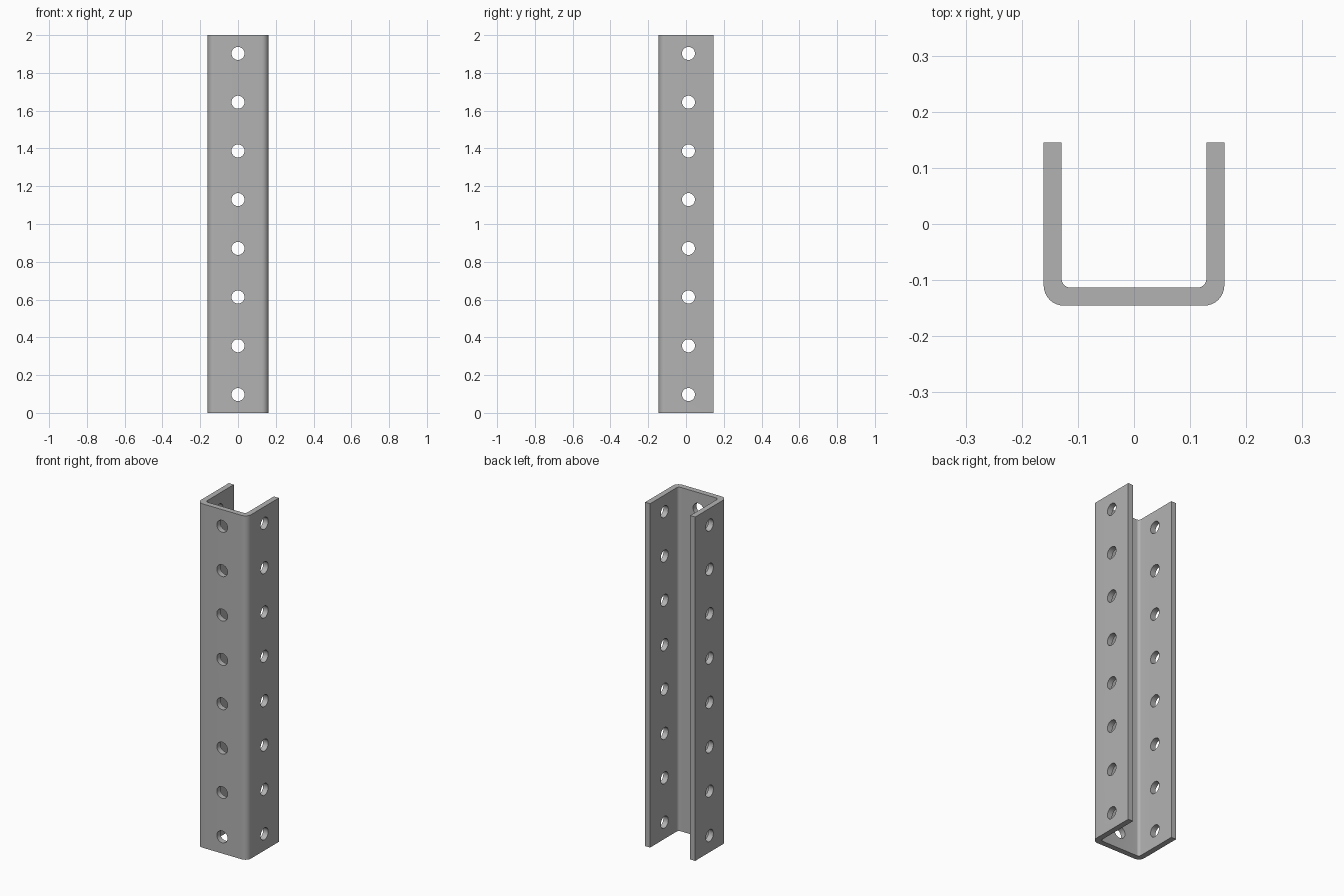
import bpy, bmesh, math
from mathutils import Matrix, Vector

if "Cube" in bpy.data.objects:
    bpy.data.objects.remove(bpy.data.objects["Cube"])

HALF_W, HALF_D, WALL, HEIGHT = 0.161, 0.1455, 0.032, 2.0
R_OUT, R_IN = 0.036, 0.016
HOLES, HOLE_R, FIRST, PITCH, SIDE_Y = 8, 0.0345, 0.097, 0.258, 0.013

steel = bpy.data.materials.new("grey steel")
steel.diffuse_color = (0.45, 0.45, 0.45, 1)
steel.use_nodes = True
steel.node_tree.nodes["Principled BSDF"].inputs["Base Color"].default_value = steel.diffuse_color


def make_object(name, bm):
    mesh = bpy.data.meshes.new(name)
    bmesh.ops.recalc_face_normals(bm, faces=bm.faces)
    bm.to_mesh(mesh)
    bm.free()
    obj = bpy.data.objects.new(name, mesh)
    bpy.context.collection.objects.link(obj)
    return obj


def corner(cx, cy, r, steps=8):
    """Rounded lower right corner, from the bottom up to the side."""
    angles = [math.radians(-90 + 90 * i / steps) for i in range(steps + 1)]
    return [(cx + r * math.cos(a), cy + r * math.sin(a)) for a in angles]


# Channel: U-shaped profile with rounded bends, extruded upward
outer = corner(HALF_W - R_OUT, -HALF_D + R_OUT, R_OUT) + [(HALF_W, HALF_D)]
inner = corner(HALF_W - WALL - R_IN, -HALF_D + WALL + R_IN, R_IN) + [(HALF_W - WALL, HALF_D)]
right = outer + inner[::-1]
profile = right + [(-x, y) for x, y in right[::-1]]
bm = bmesh.new()
base = bm.faces.new([bm.verts.new((x, y, 0)) for x, y in profile])
top = bmesh.ops.extrude_face_region(bm, geom=[base])["geom"]
bmesh.ops.translate(bm, vec=Vector((0, 0, HEIGHT)),
                    verts=[v for v in top if isinstance(v, bmesh.types.BMVert)])
channel = make_object("channel", bm)
channel.data.materials.append(steel)

# Hole cutters: one across both side walls and one through the front wall per row
bm = bmesh.new()
for i in range(HOLES):
    z = FIRST + i * PITCH
    for spot, turn, length in (((0, SIDE_Y, z), Matrix.Rotation(math.pi / 2, 4, "Y"), 0.5),
                               ((0, -HALF_D, z), Matrix.Rotation(math.pi / 2, 4, "X"), 0.12)):
        bmesh.ops.create_cone(bm, cap_ends=True, segments=32, radius1=HOLE_R, radius2=HOLE_R,
                              depth=length, matrix=Matrix.Translation(spot) @ turn)
cutter = make_object("hole_cutter", bm)
cutter.hide_render = True

# Punch the holes, then discard the cutter
cut = channel.modifiers.new("holes", "BOOLEAN")
cut.operation, cut.solver, cut.object = "DIFFERENCE", "EXACT", cutter
bpy.context.view_layer.objects.active = channel
channel.select_set(True)
bpy.ops.object.modifier_apply(modifier=cut.name)
bpy.data.objects.remove(cutter)
bpy.ops.object.shade_smooth_by_angle(angle=math.radians(30))
